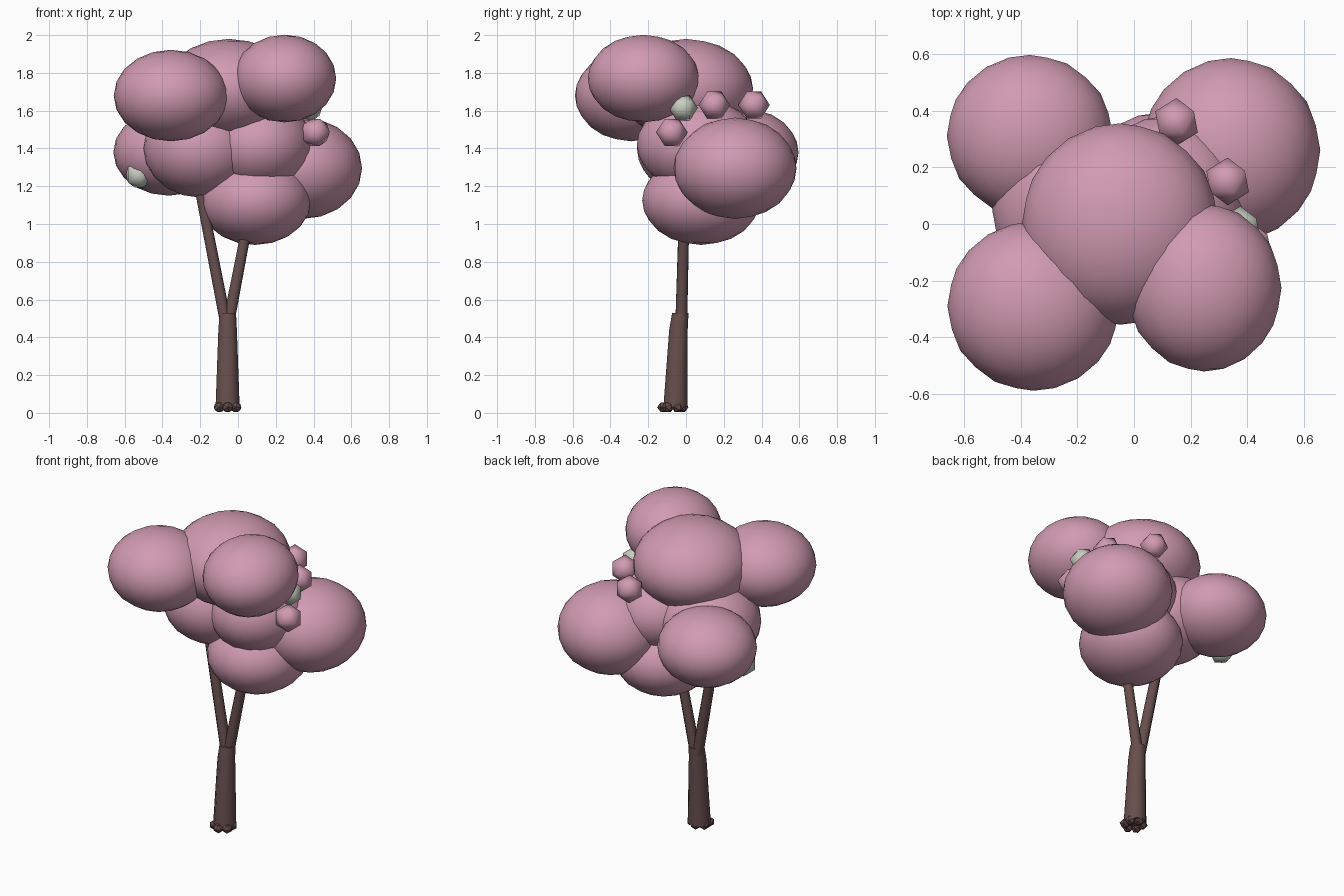
import bpy, math
from mathutils import Vector

if "Cube" in bpy.data.objects:
    bpy.data.objects.remove(bpy.data.objects["Cube"])


def mat(name, rgb):
    m = bpy.data.materials.new(name)
    m.diffuse_color = (*rgb, 1)
    m.use_nodes = True
    m.node_tree.nodes["Principled BSDF"].inputs["Base Color"].default_value = m.diffuse_color
    return m


PINK = mat("blossom pink", (0.64, 0.325, 0.45))
BARK = mat("dark bark", (0.135, 0.078, 0.075))
GREY = mat("pale grey", (0.57, 0.61, 0.53))


def finish(ob, name, material):
    ob.name = name
    ob.data.materials.append(material)
    return ob


def blob(name, center, radii, material, detail=3, smooth=True):
    # icosphere with its pole along y, scaled to an ellipsoid
    bpy.ops.mesh.primitive_ico_sphere_add(subdivisions=detail, radius=1,
                                          rotation=(math.radians(90), 0, 0))
    ob = bpy.context.object
    bpy.ops.object.transform_apply(location=False, rotation=True, scale=True)
    ob.location = center
    ob.scale = radii
    if smooth:
        bpy.ops.object.shade_smooth()
    return finish(ob, name, material)


def limb(name, rings, sides=8):
    # tapered tube through (center, radius) rings
    verts, faces = [], []
    for c, r in rings:
        for i in range(sides):
            a = 2 * math.pi * (i + 0.5) / sides
            verts.append(Vector(c) + Vector((r * math.cos(a), r * math.sin(a), 0)))
    for k in range(len(rings) - 1):
        for i in range(sides):
            j = (i + 1) % sides
            faces.append((k * sides + i, k * sides + j,
                          (k + 1) * sides + j, (k + 1) * sides + i))
    faces.append(tuple(reversed(range(sides))))
    faces.append(tuple(range(len(verts) - sides, len(verts))))
    me = bpy.data.meshes.new(name)
    me.from_pydata(verts, [], faces)
    ob = bpy.data.objects.new(name, me)
    bpy.context.collection.objects.link(ob)
    bpy.context.view_layer.objects.active = ob
    bpy.ops.object.select_all(action='DESELECT')
    ob.select_set(True)
    bpy.ops.object.shade_smooth_by_angle(angle=math.radians(50))
    return finish(ob, name, BARK)


# foliage masses
for name, c, r in [
    ("foliage_front_left", (-0.355, -0.29, 1.68), (0.303, 0.298, 0.242)),
    ("foliage_front_right", (0.247, -0.225, 1.77), (0.273, 0.295, 0.232)),
    ("foliage_top", (-0.048, 0.0, 1.715), (0.347, 0.355, 0.265)),
    ("foliage_bottom", (0.09, 0.08, 1.125), (0.297, 0.312, 0.236)),
    ("foliage_back_right", (0.342, 0.26, 1.295), (0.315, 0.325, 0.268)),
    ("foliage_back_left", (-0.367, 0.31, 1.38), (0.293, 0.286, 0.23)),
    ("foliage_core_left", (-0.2, 0.05, 1.4), (0.3, 0.31, 0.26)),
    ("foliage_core_right", (0.11, 0.06, 1.42), (0.285, 0.32, 0.25)),
]:
    blob(name, c, r, PINK)

# small blossom clusters and pale fruit
for i, c in enumerate([(0.41, -0.075, 1.485), (0.33, 0.15, 1.63), (0.15, 0.36, 1.63)]):
    blob(f"blossom_{i + 1}", c, (0.084,) * 3, PINK, 1)
for i, c in enumerate([(0.375, -0.015, 1.615), (-0.525, 0.165, 1.26)]):
    blob(f"fruit_{i + 1}", c, (0.078,) * 3, GREY, 1)

# trunk and forked branches
limb("trunk", [((-0.055, -0.056, 0.03), 0.069), ((-0.055, -0.04, 0.44), 0.053),
               ((-0.054, -0.03, 0.53), 0.047)])
limb("branch_left", [((-0.065, -0.025, 0.48), 0.034), ((-0.215, -0.005, 1.25), 0.029)])
limb("branch_right", [((-0.05, -0.025, 0.48), 0.034), ((0.06, -0.01, 1.05), 0.029)])

# knobbly roots in a ring
for i in range(6):
    a = math.radians(60 * i + 30)
    blob(f"root_{i + 1}", (-0.055 + 0.05 * math.cos(a), -0.07 + 0.05 * math.sin(a), 0.03),
         (0.033, 0.033, 0.03), BARK, 1, False)
